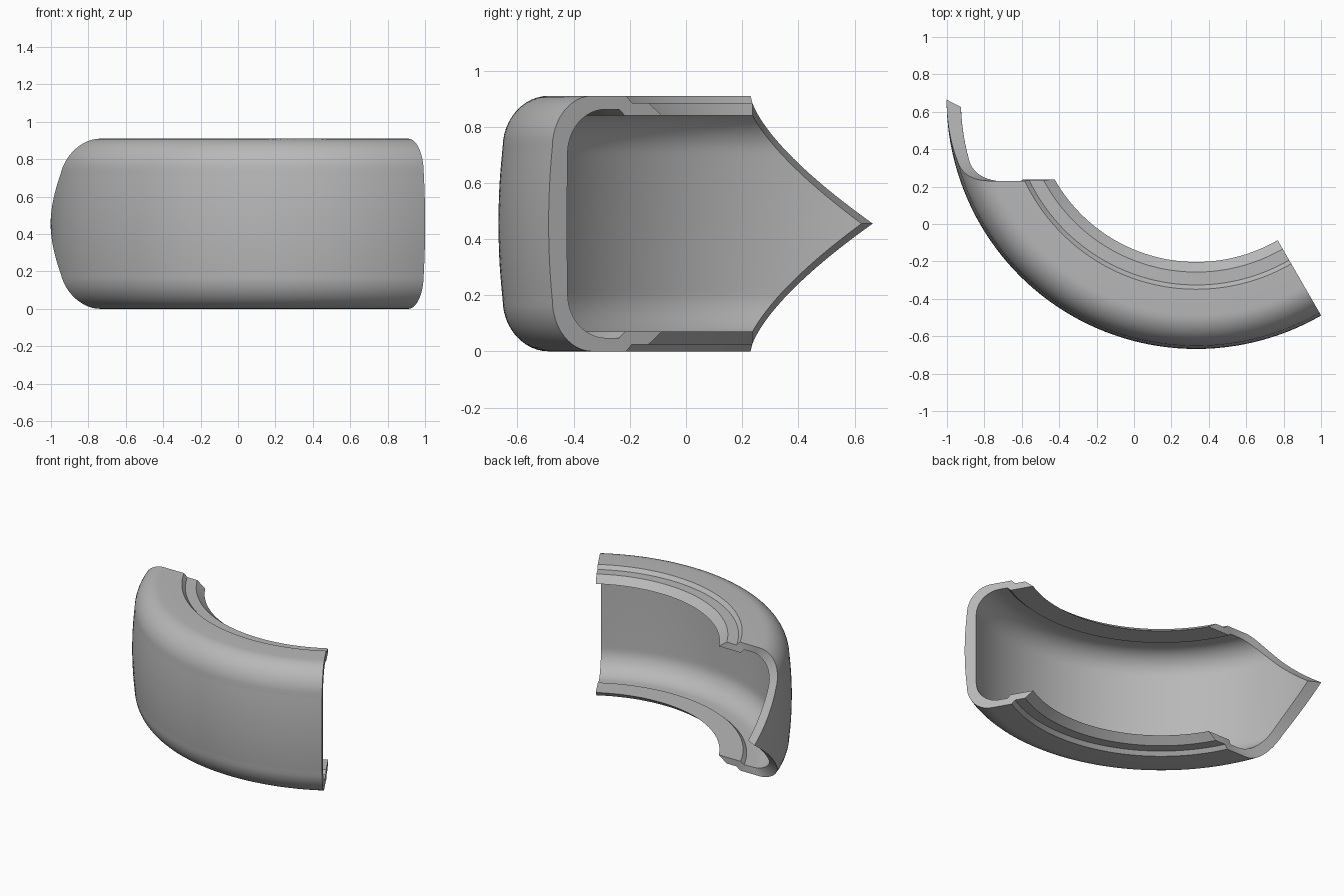
import bpy
import bmesh
import math

if "Cube" in bpy.data.objects:
    bpy.data.objects.remove(bpy.data.objects["Cube"], do_unlink=True)

CX, CY = 0.333, 0.667    # axis of the bend
HALF = 0.455             # half of the height
START = math.radians(-30)
WALL, CORNER, RINGS = 14, 12, 56


def half_profile(r_mid, r_wall, d_wall, r_flat, d_flat, lip):
    """Points (radius, distance from mid height): wall, rounded corner, lip."""
    pts = []
    for i in range(WALL):
        t = i / WALL
        pts.append((r_mid - (r_mid - r_wall) * t * t, d_wall * t))
    for i in range(CORNER + 1):
        a = math.pi / 2 * i / CORNER
        pts.append((r_flat + (r_wall - r_flat) * math.cos(a),
                    d_wall + (d_flat - d_wall) * math.sin(a)))
    return pts + lip


def full_profile(half):
    """Mirror the half about mid height."""
    return [(r, -d) for r, d in reversed(half[1:])] + half


def pointed_end(d, inner):
    """How far back the pointed end reaches at this height."""
    d = abs(d)
    y = 0.23 + 0.435 * max(0, 1 - d / HALF) ** 1.47
    return y - (0.04 - 0.05 * d if inner else 0)


outer = full_profile(half_profile(1.335, 1.32, 0.27, 1.155, HALF,
                     [(1.016, HALF), (0.993, 0.43), (0.924, 0.43)]))
inner = full_profile(half_profile(1.259, 1.257, 0.25, 1.10, 0.407,
                     [(1.045, 0.407), (1.022, 0.385), (0.87, 0.385)]))

bm = bmesh.new()


def swept_skin(profile, is_inner):
    """Sweep each profile point round the axis up to the pointed end."""
    rows = []
    for r, d in profile:
        end = math.acos((CY - pointed_end(d, is_inner)) / r)
        row = []
        for k in range(RINGS + 1):
            a = START + (end - START) * k / RINGS
            row.append(bm.verts.new((CX - r * math.sin(a),
                                     CY - r * math.cos(a), HALF + d)))
        rows.append(row)
    for p, q in zip(rows, rows[1:]):
        for k in range(RINGS):
            bm.faces.new((p[k], p[k + 1], q[k + 1], q[k]))
    return rows


skin_out = swept_skin(outer, False)
skin_in = swept_skin(inner, True)

# Close both ends between the skins
for k in (0, RINGS):
    for i in range(len(outer) - 1):
        bm.faces.new((skin_out[i][k], skin_out[i + 1][k],
                      skin_in[i + 1][k], skin_in[i][k]))
# Close the chamfered lips
for i in (0, -1):
    for k in range(RINGS):
        bm.faces.new((skin_out[i][k], skin_out[i][k + 1],
                      skin_in[i][k + 1], skin_in[i][k]))
bmesh.ops.recalc_face_normals(bm, faces=bm.faces[:])

mesh = bpy.data.meshes.new("curved_channel_shell")
bm.to_mesh(mesh)
bm.free()
shell = bpy.data.objects.new("curved_channel_shell", mesh)
bpy.context.collection.objects.link(shell)

# Plain grey
grey = bpy.data.materials.new("plain_grey")
grey.use_nodes = True
colour = (0.48, 0.48, 0.48, 1)
grey.diffuse_color = colour
grey.node_tree.nodes["Principled BSDF"].inputs["Base Color"].default_value = colour
mesh.materials.append(grey)

bpy.ops.object.select_all(action="DESELECT")
shell.select_set(True)
bpy.context.view_layer.objects.active = shell
bpy.ops.object.shade_smooth_by_angle(angle=math.radians(25))
